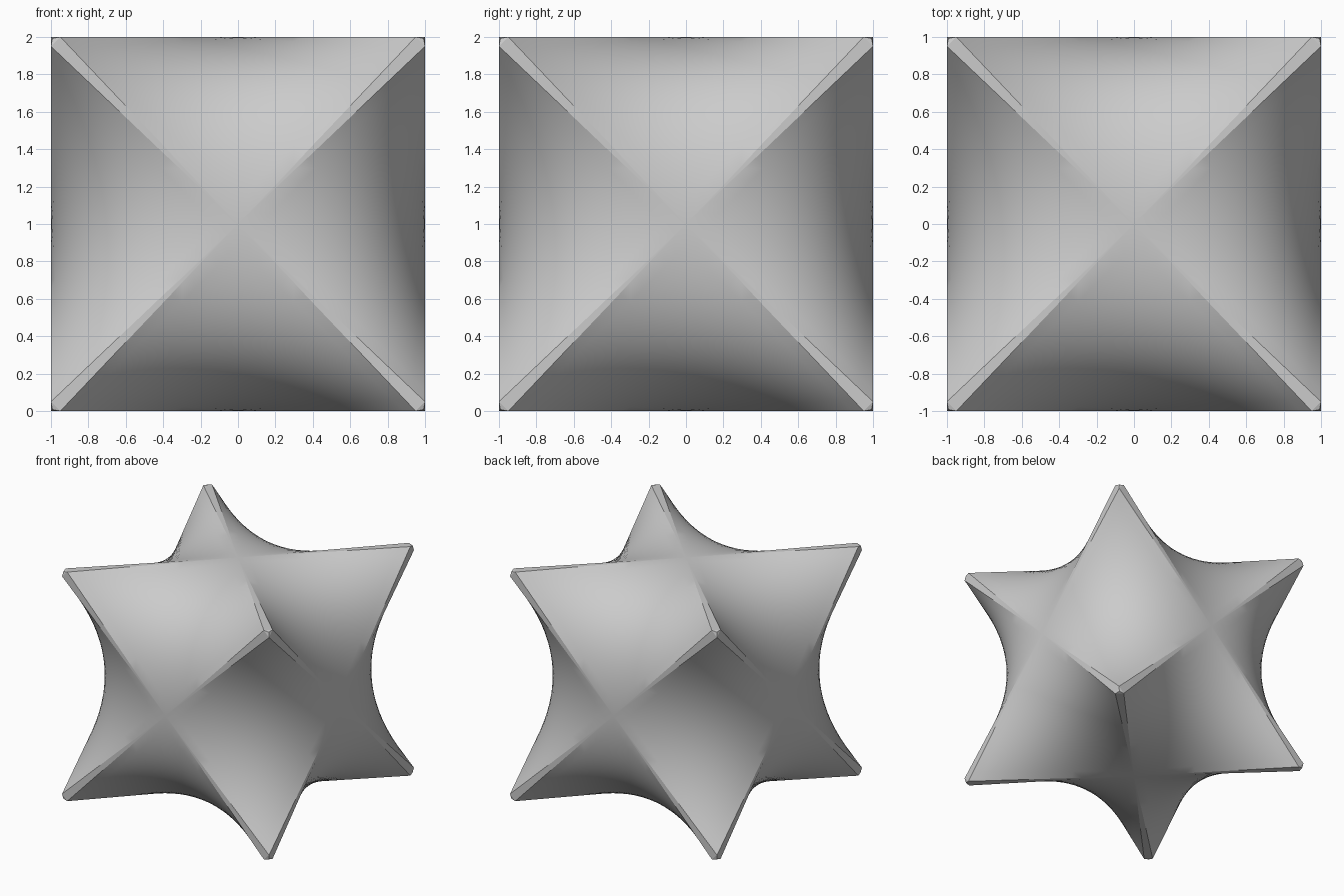
import bpy
import bmesh
import math
from itertools import product
from mathutils import Vector

if "Cube" in bpy.data.objects:
    bpy.data.objects.remove(bpy.data.objects["Cube"])

TIP = 0.05       # how far the ridges are trimmed at each point
APEX = 0.992     # rounded end of each point
DETAIL = 4       # subdivision of the curved hollows

grey = bpy.data.materials.new("light grey")
grey.use_nodes = True
colour = (0.6, 0.6, 0.6, 1)
grey.diffuse_color = colour
grey.node_tree.nodes["Principled BSDF"].inputs["Base Color"].default_value = colour

bm = bmesh.new()
cache = {}


def vert(co):
    """Return the shared vertex at this place."""
    key = tuple(round(c, 4) for c in co)
    if key not in cache:
        cache[key] = bm.verts.new(co)
    return cache[key]


def face(points):
    """Add a face that is turned outward."""
    f = bm.faces.new([vert(p) for p in points])
    f.normal_update()
    if f.normal.dot(f.calc_center_median()) < 0:
        f.normal_flip()


def unit(axis, sign):
    v = Vector((0, 0, 0))
    v[axis] = sign
    return v


def trimmed(corner, axis):
    """Corner pulled back along one axis."""
    p = Vector(corner)
    p[axis] *= 1 - TIP
    return p


# Twelve saddle-shaped hollows, one along each edge of the bounding cube
for axis in range(3):
    i, j = (axis + 1) % 3, (axis + 2) % 3
    for si, sj in product((-1, 1), repeat=2):
        edge = unit(i, si) + unit(j, sj)
        face([unit(i, si), trimmed(edge + unit(axis, 1), axis),
              unit(j, sj), trimmed(edge + unit(axis, -1), axis)])

# Tapered flat ridges and the small caps that close the eight points
for corner in product((-1, 1), repeat=3):
    for axis in range(3):
        a = trimmed(corner, (axis + 1) % 3)
        b = trimmed(corner, (axis + 2) % 3)
        face([unit(axis, corner[axis]), a, b])
        face([Vector(corner) * APEX, a, b])

mesh = bpy.data.meshes.new("eight_pointed_star")
bm.to_mesh(mesh)
bm.free()
mesh.materials.append(grey)

star = bpy.data.objects.new("eight_pointed_star", mesh)
bpy.context.collection.objects.link(star)
star.location.z = 1

# Straight-line subdivision turns each skew quad into a smooth saddle
curve = star.modifiers.new("saddle", "SUBSURF")
curve.subdivision_type = "SIMPLE"
curve.levels = curve.render_levels = DETAIL

bpy.context.view_layer.objects.active = star
star.select_set(True)
bpy.ops.object.modifier_apply(modifier=curve.name)
bpy.ops.object.shade_smooth_by_angle(angle=math.radians(15))
